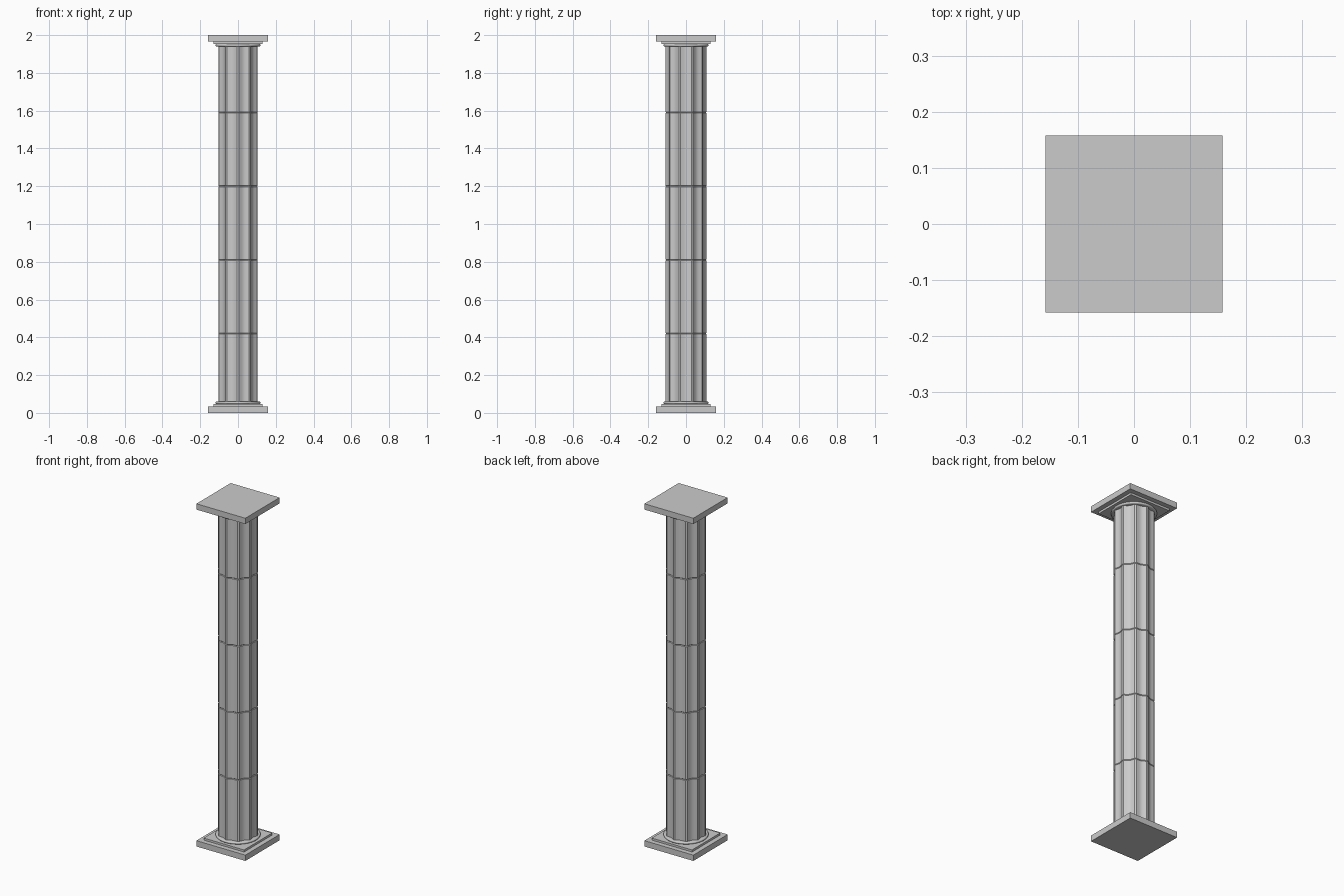
import bpy, bmesh, math

if "Cube" in bpy.data.objects:
    bpy.data.objects.remove(bpy.data.objects["Cube"])

FLUTES, R, DEPTH = 10, 0.108, 0.011
JOINTS = [0.42, 0.81, 1.20, 1.59]


def finish(name, bm):
    bmesh.ops.recalc_face_normals(bm, faces=bm.faces)
    me = bpy.data.meshes.new(name)
    bm.to_mesh(me)
    bm.free()
    ob = bpy.data.objects.new(name, me)
    bpy.context.collection.objects.link(ob)
    bpy.ops.object.select_all(action='DESELECT')
    ob.select_set(True)
    bpy.context.view_layer.objects.active = ob
    bpy.ops.object.shade_smooth_by_angle(angle=math.radians(25))
    return ob


def loft(name, rings):
    bm = bmesh.new()
    loops = [[bm.verts.new(p) for p in ring] for ring in rings]
    n = len(loops[0])
    for a, b in zip(loops, loops[1:]):
        for i in range(n):
            j = (i + 1) % n
            bm.faces.new((a[i], a[j], b[j], b[i]))
    bm.faces.new(loops[0][::-1])
    bm.faces.new(loops[-1])
    return finish(name, bm)


def slab(name, half, z0, z1):
    c = [(-half, -half), (half, -half), (half, half), (-half, half)]
    return loft(name, [[(x, y, z) for x, y in c] for z in (z0, z1)])


def fluted(z, inset=0.0):
    # Narrow flat ridges separated by shallow concave flutes
    pts, step, ridge, n = [], 2 * math.pi / FLUTES, 0.09, 8
    for k in range(FLUTES):
        start = -math.pi / 2 + k * step + ridge / 2
        for i in range(n + 1):
            t = i / n
            r = R - DEPTH * math.sin(math.pi * t) - inset
            a = start + t * (step - ridge)
            pts.append((r * math.cos(a), r * math.sin(a), z))
    return pts


def circle(r, z, n=48):
    return [(r * math.cos(2 * math.pi * i / n), r * math.sin(2 * math.pi * i / n), z)
            for i in range(n)]


# Fluted shaft with fine grooves between the drums
rings = [fluted(0.045)]
for j in JOINTS:
    rings += [fluted(j - 0.003), fluted(j, 0.003), fluted(j + 0.003)]
rings.append(fluted(1.955))
loft("fluted_shaft", rings)

# Base and matching capital, mirrored about mid height
for name, f in (("base", lambda z: z), ("capital", lambda z: 2 - z)):
    slab(name + "_plinth", 0.158, f(0), f(0.034))
    slab(name + "_step", 0.13, f(0.034), f(0.046))
    prof = [(0.116, 0.046)]
    for i in range(9):
        a = -math.pi / 2 + math.pi * i / 8
        prof.append((0.112 + 0.007 * math.cos(a), 0.054 + 0.007 * math.sin(a)))
    loft(name + "_collar", [circle(r, f(z)) for r, z in prof])
